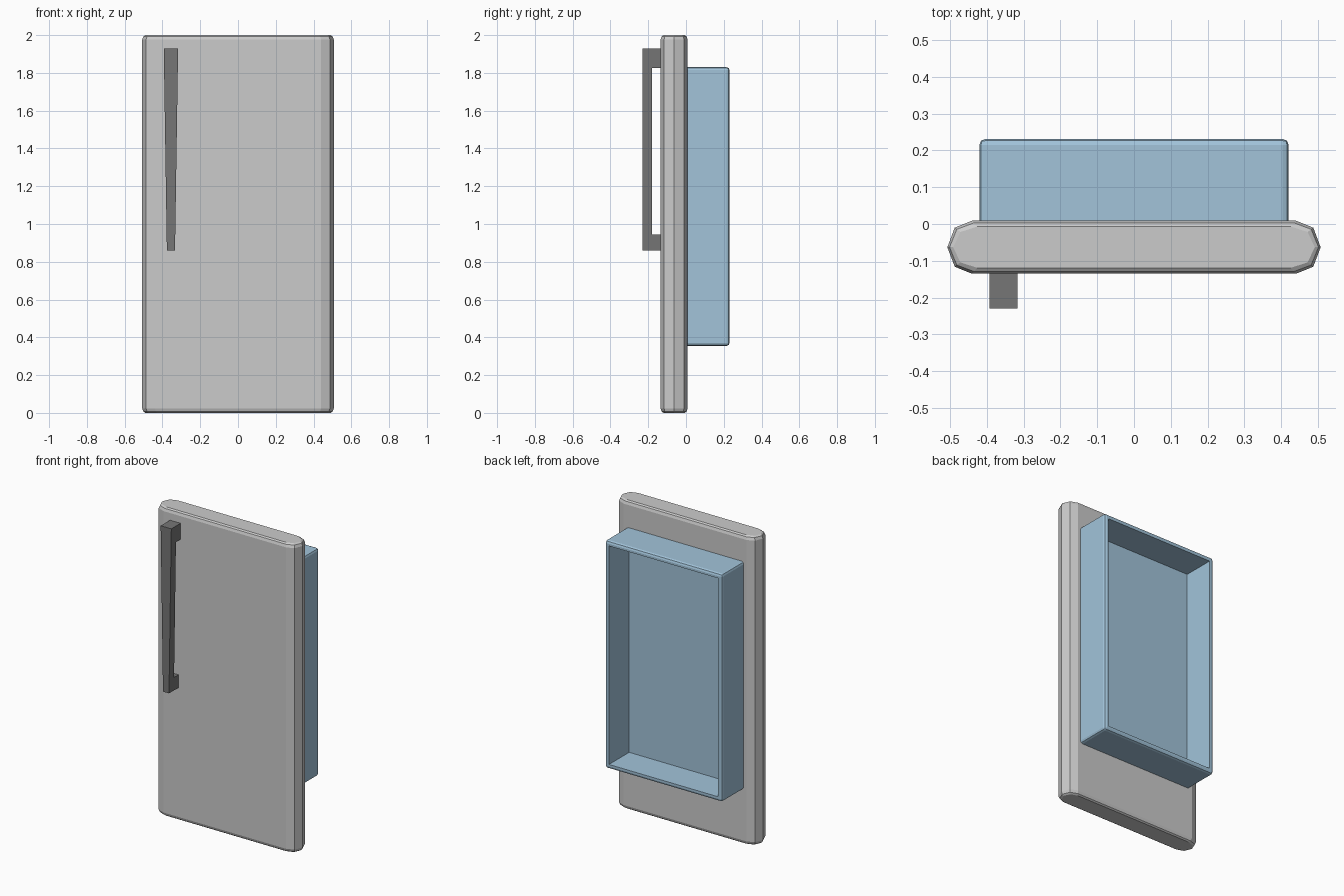
import bpy, bmesh

if "Cube" in bpy.data.objects:
    bpy.data.objects.remove(bpy.data.objects["Cube"])


def finish(name, bm, color=None):
    bmesh.ops.recalc_face_normals(bm, faces=bm.faces[:])
    mesh = bpy.data.meshes.new(name)
    bm.to_mesh(mesh)
    bm.free()
    obj = bpy.data.objects.new(name, mesh)
    bpy.context.collection.objects.link(obj)
    if color:
        mat = bpy.data.materials.new(name + "_color")
        mat.diffuse_color = (*color, 1)
        mat.use_nodes = True
        mat.node_tree.nodes["Principled BSDF"].inputs["Base Color"].default_value = mat.diffuse_color
        mesh.materials.append(mat)
    return obj


def loft(bm, rings):
    """Skin a list of equal-length rings and cap both ends."""
    rows = [[bm.verts.new(p) for p in ring] for ring in rings]
    n = len(rows[0])
    for a, b in zip(rows, rows[1:]):
        for i in range(n):
            j = (i + 1) % n
            bm.faces.new((a[i], a[j], b[j], b[i]))
    bm.faces.new(rows[0])
    bm.faces.new(rows[-1])


# Door panel: long slab with faceted round ends and softened top and bottom
def door_ring(z, inset):
    quarter = [(0.44, 0.072), (0.487, 0.053), (0.507, 0)]
    right = [(x, -y) for x, y in quarter] + [(x, y) for x, y in quarter[1::-1]]
    outline = right + [(-x, -y) for x, y in right]
    sx, sy = (0.507 - inset) / 0.507, (0.072 - inset) / 0.072
    return [(x * sx, y * sy - 0.063, z) for x, y in outline]


bm = bmesh.new()
levels = [(0, 0.016), (0.007, 0.006), (0.024, 0)]
loft(bm, [door_ring(z, i) for z, i in levels]
     + [door_ring(2 - z, i) for z, i in reversed(levels)])
finish("door_panel", bm)

# Handle: C-shaped side profile, narrowing towards the bottom
profile = [(-0.13, 1.93), (-0.23, 1.93), (-0.23, 0.86), (-0.13, 0.86),
           (-0.13, 0.945), (-0.18, 0.945), (-0.18, 1.825), (-0.13, 1.825)]


def handle_side(side):
    return [(-0.355 + side * (0.0215 + 0.0165 * (z - 0.86) / 1.07), y, z)
            for y, z in profile]


bm = bmesh.new()
loft(bm, [handle_side(-1), handle_side(1)])
finish("handle", bm, (0.18, 0.18, 0.18))


# Inner tray: open shell with rounded outer edges
def tray_ring(y, inset):
    x, lo, hi = 0.42 - inset, 0.355 + inset, 1.83 - inset
    return [(-x, y, lo), (x, y, lo), (x, y, hi), (-x, y, hi)]


bm = bmesh.new()
loft(bm, [tray_ring(0.003, 0), tray_ring(0.231, 0),
          tray_ring(0.231, 0.03), tray_ring(0.025, 0.03)])
outer = [e for e in bm.edges
         if max(v.co.y for v in e.verts) > 0.2
         and all(abs(abs(v.co.x) - 0.42) < 1e-4 for v in e.verts)]
bmesh.ops.bevel(bm, geom=outer, offset=0.016, offset_type='OFFSET',
                segments=2, profile=0.5, affect='EDGES')
finish("inner_tray", bm, (0.36, 0.55, 0.7))
